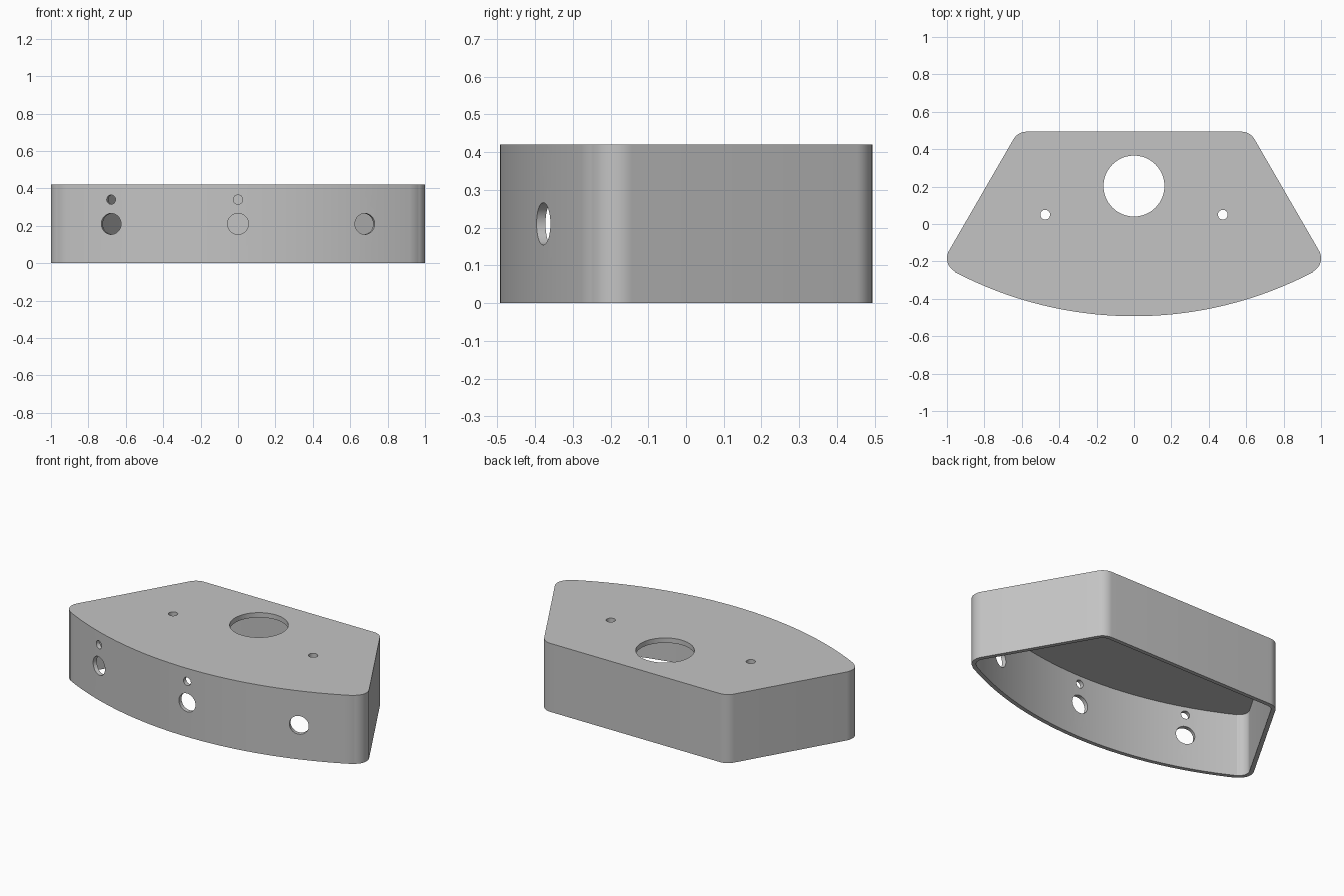
import bpy
import bmesh
from math import sin, cos, radians, pi
from mathutils import Vector, Matrix

if "Cube" in bpy.data.objects:
    bpy.data.objects.remove(bpy.data.objects["Cube"])

HEIGHT, WALL, TOP = 0.42, 0.025, 0.03
APEX, RADIUS, FILLET = 1.57, 2.063, 0.08   # front arc centre (y), its radius, corner radius
HOLE_ANGLE = 19.2

grey = bpy.data.materials.new("plain grey")
grey.use_nodes = True
colour = (0.55, 0.55, 0.55, 1)
grey.diffuse_color = colour
grey.node_tree.nodes["Principled BSDF"].inputs["Base Color"].default_value = colour


def arc(cx, cy, r, start, end, steps):
    angles = [radians(start + (end - start) * i / steps) for i in range(steps + 1)]
    return [(cx + r * cos(a), cy + r * sin(a)) for a in angles]


def outline(inset):
    """Rounded sector seen from above, shrunk evenly by inset."""
    r = FILLET - inset
    half = arc(0, APEX, RADIUS - inset, -90, -62.4, 24)
    half += arc(0.92, -0.183, r, -60, 30, 12)
    half += arc(0.575, 0.4135, r, 30, 90, 10)
    return half + [(-x, y) for x, y in reversed(half[1:])]


def new_object(name, bm):
    bmesh.ops.recalc_face_normals(bm, faces=bm.faces)
    mesh = bpy.data.meshes.new(name)
    bm.to_mesh(mesh)
    bm.free()
    mesh.materials.append(grey)
    obj = bpy.data.objects.new(name, mesh)
    bpy.context.collection.objects.link(obj)
    return obj


def prism(name, inset, bottom, top):
    bm = bmesh.new()
    face = bm.faces.new([bm.verts.new((x, y, bottom)) for x, y in outline(inset)])
    moved = bmesh.ops.extrude_face_region(bm, geom=[face])["geom"]
    bmesh.ops.translate(bm, vec=(0, 0, top - bottom),
                        verts=[v for v in moved if isinstance(v, bmesh.types.BMVert)])
    return new_object(name, bm)


def drill(name, centre, direction, radius):
    bm = bmesh.new()
    turn = Vector(direction).to_track_quat('Z', 'Y').to_matrix().to_4x4()
    bmesh.ops.create_cone(bm, cap_ends=True, segments=48, radius1=radius, radius2=radius,
                          depth=0.2, matrix=Matrix.Translation(centre) @ turn)
    return new_object(name, bm)


# Open-bottomed housing
housing = prism("housing", 0, 0, HEIGHT)
cutters = [prism("cavity_cutter", WALL, -0.1, HEIGHT - TOP)]

# Openings in the top plate
cutters.append(drill("top_opening_cutter", (0, 0.203, HEIGHT), (0, 0, 1), 0.163))
for side in (-1, 1):
    cutters.append(drill("screw_hole_cutter", (side * 0.475, 0.05, HEIGHT), (0, 0, 1), 0.026))

# Three large holes along the curved front, two with a small hole above
for side in (-1, 0, 1):
    a = radians(side * HOLE_ANGLE)
    out = Vector((sin(a), -cos(a), 0))
    spot = Vector((0, APEX, 0)) + out * RADIUS
    cutters.append(drill("front_hole_cutter", spot + Vector((0, 0, 0.21)), out, 0.056))
    if side < 1:
        cutters.append(drill("small_hole_cutter", spot + Vector((0, 0, 0.34)), out, 0.025))

for cutter in cutters:
    cutter.hide_render = True
    cut = housing.modifiers.new(cutter.name, 'BOOLEAN')
    cut.operation = 'DIFFERENCE'
    cut.solver = 'EXACT'
    cut.object = cutter

# Bake the cuts and discard the cutters
bpy.context.view_layer.update()
graph = bpy.context.evaluated_depsgraph_get()
baked = bpy.data.meshes.new_from_object(housing.evaluated_get(graph))
housing.modifiers.clear()
housing.data = baked
for cutter in cutters:
    bpy.data.objects.remove(cutter)

baked.materials.clear()
baked.materials.append(grey)
for face in baked.polygons:
    face.material_index = 0

bpy.ops.object.select_all(action='DESELECT')
housing.select_set(True)
bpy.context.view_layer.objects.active = housing
bpy.ops.object.shade_smooth_by_angle(angle=pi / 6)
